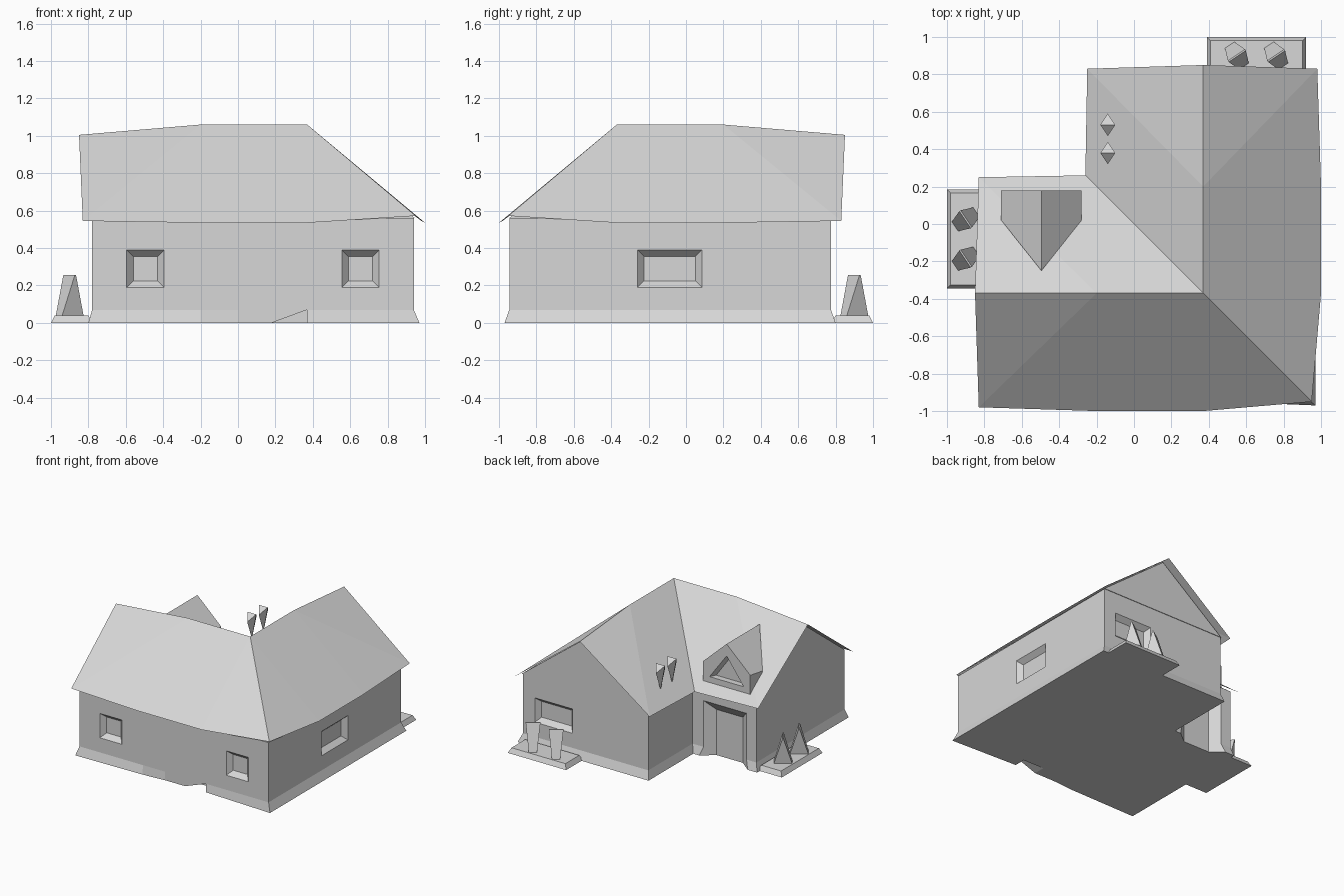
import bpy, bmesh, math
from mathutils import Matrix, Vector

cube = bpy.data.objects.get("Cube")
if cube:
    bpy.data.objects.remove(cube)

grey = bpy.data.materials.new("plain_grey")
grey.use_nodes = True
COLOUR = (0.68, 0.68, 0.68, 1)
grey.diffuse_color = COLOUR
grey.node_tree.nodes["Principled BSDF"].inputs["Base Color"].default_value = COLOUR


def make(name, verts, faces, solid=True):
    bm = bmesh.new()
    vs = [bm.verts.new(v) for v in verts]
    for f in faces:
        bm.faces.new([vs[i] for i in f])
    if solid:
        bmesh.ops.recalc_face_normals(bm, faces=bm.faces)
    mesh = bpy.data.meshes.new(name)
    bm.to_mesh(mesh)
    bm.free()
    mesh.materials.append(grey)
    obj = bpy.data.objects.new(name, mesh)
    bpy.context.collection.objects.link(obj)
    return obj


def loft(name, rings, matrix=Matrix()):
    """Closed solid through rings of equal length."""
    n = len(rings[0])
    verts = [matrix @ Vector(p) for ring in rings for p in ring]
    faces = [tuple(range(n)), tuple(range(len(verts) - n, len(verts)))]
    for r in range(len(rings) - 1):
        for i in range(n):
            j = (i + 1) % n
            faces.append((r * n + i, r * n + j, r * n + n + j, r * n + n + i))
    return make(name, verts, faces)


def rect(hw, hd, z):
    return [(-hw, -hd, z), (hw, -hd, z), (hw, hd, z), (-hw, hd, z)]


def place(x, y, degrees, z=0):
    return Matrix.Translation((x, y, z)) @ Matrix.Rotation(math.radians(degrees), 4, "Z")


def cut(target, cutter):
    cutter.hide_render = True
    cutter.hide_viewport = True
    mod = target.modifiers.new(cutter.name, "BOOLEAN")
    mod.operation = "DIFFERENCE"
    mod.solver = "EXACT"
    mod.object = cutter


def recess(name, target, x, y, degrees, hw, z0, z1, inset=0.035, depth=0.04):
    """Opening with splayed sides, cut into a wall."""
    rings = []
    for d in (-depth, depth):
        k = inset * d / depth
        rings.append([(-hw + k, d, z0 + k), (hw - k, d, z0 + k),
                      (hw - k, d, z1 - k), (-hw + k, d, z1 - k)])
    cut(target, loft(name, rings, place(x, y, degrees)))


# Walls with a flared foot
foot = [(-.8, -.97), (-.2, -.96), (0, -.945), (.37, -.945), (.97, -.97),
        (.97, .8), (-.22, .8), (-.22, .22), (-.8, .22)]
plan = [(-.78, -.945), (-.2, -.945), (0, -.945), (.37, -.945), (.94, -.945),
        (.94, .775), (-.2, .775), (-.2, .2), (-.78, .2)]
walls = loft("walls", [[(x, y, z) for x, y in ring]
                       for ring, z in ((foot, 0), (plan, .07), (plan, .56))])

# Windows, door and the notch under the front wall
recess("front_window_right_cutter", walls, -.495, -.945, 0, .1, .19, .39)
recess("front_window_left_cutter", walls, .655, -.945, 0, .1, .19, .39)
recess("side_window_cutter", walls, .94, -.087, 90, .172, .19, .39)
recess("back_window_cutter", walls, .66, .775, 180, .172, .19, .39)
recess("door_cutter", walls, -.495, .2, 180, .195, -.2, .45, .075, .06)
cut(walls, loft("notch_cutter", [[(.18, y, 0), (.18, y, -.05), (.37, y, -.05), (.37, y, .07)]
                                 for y in (-1.05, -.85)]))

# Gable ends: the second wing is the first one mirrored across the diagonal
tri = [(-.945, .56), (.2, .56), (-.37, 1.0)]
loft("side_gable", [[(x, y, z) for y, z in tri] for x in (-.78, .1)])
loft("back_gable", [[(-y, -x, z) for y, z in tri] for x in (-.78, .1)])

# Roof: half of it, then its mirror across the diagonal
half = [(-.85, -.37, 1.005), (-.2, -.37, 1.06), (.37, -.37, 1.06),
        (-.83, -.98, .545), (-.2, -1, .535), (.37, -1, .535), (.95, -.95, .572),
        (-.83, .25, .545), (-.26, .26, .535)]
half_faces = [(3, 4, 1), (3, 1, 0), (4, 5, 2, 1), (5, 6, 2),
              (0, 1, 7), (7, 1, 8), (1, 2, 8)]
n = len(half)
roof = make("roof", half + [(-y, -x, z) for x, y, z in half],
            half_faces + [tuple(i + n for i in reversed(f)) for f in half_faces], False)
bm = bmesh.new()
bm.from_mesh(roof.data)
bmesh.ops.remove_doubles(bm, verts=bm.verts, dist=0.001)
bm.to_mesh(roof.data)
bm.free()

# Dormer with a triangular recess
front = [(-.71, .18, .58), (-.28, .18, .58), (-.28, .18, .76), (-.495, .18, .96), (-.71, .18, .76)]
back = [(-.71, .02, .58), (-.28, .02, .58), (-.28, .02, .735), (-.495, -.25, .96), (-.71, .02, .735)]
dormer = loft("dormer", [front, back])
cut(dormer, loft("dormer_window_cutter",
                 [[(-.495 - w, y, .65), (-.495 + w, y, .65), (-.495, y, .65 + h)]
                  for w, h, y in ((.17, .23, .21), (.13, .18, .13))]))

# Planting slabs, each with two twisted wedge shrubs
for side, x, y, turn in (("back", .655, .89, 0), ("side", -.89, -.08, 90)):
    loft(side + "_slab", [rect(.265, .11, 0), rect(.245, .09, .04)], place(x, y, turn))
    for k, u in enumerate((-.105, .105)):
        spot = place(x, y, turn) @ place(u, .01, 34)
        loft(f"{side}_shrub_{k + 1}", [rect(.03, .07, .035), rect(.055, .004, .255)], spot)

# Pointed ornaments over the inner roof slope
for k, y in enumerate((.38, .53)):
    make(f"roof_spike_{k + 1}",
         [(-.18, y, .83), (-.1, y, .83), (-.14, y + .06, .78), (-.14, y - .06, .78), (-.14, y, .62)],
         [(0, 1, 2), (1, 0, 3), (0, 2, 4), (2, 1, 4), (1, 3, 4), (3, 0, 4)])
